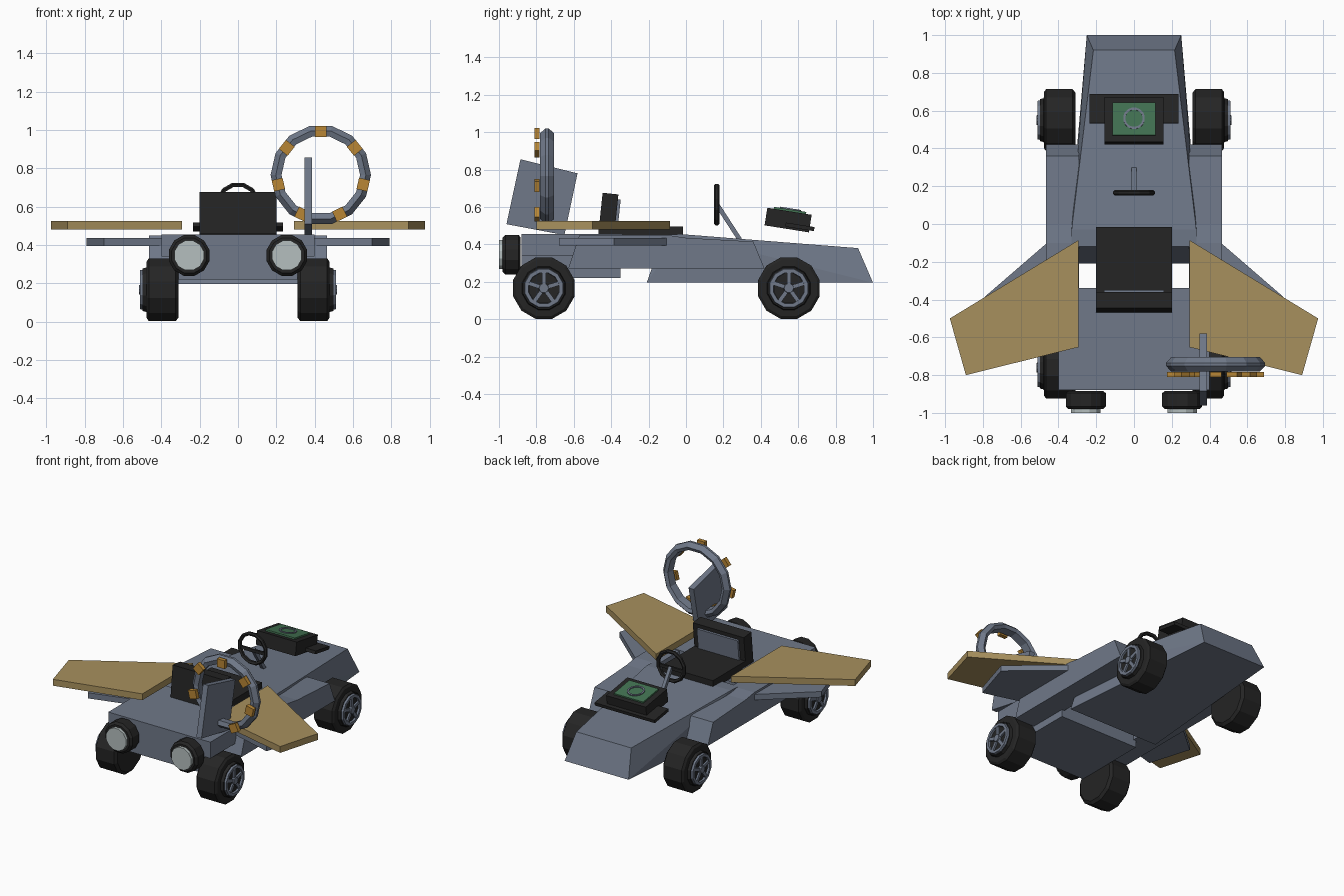
import bpy, bmesh, math
from mathutils import Matrix, Vector

if "Cube" in bpy.data.objects:
    bpy.data.objects.remove(bpy.data.objects["Cube"])


def material(name, rgb):
    m = bpy.data.materials.new(name)
    m.diffuse_color = (*rgb, 1)
    m.use_nodes = True
    m.node_tree.nodes["Principled BSDF"].inputs["Base Color"].default_value = m.diffuse_color
    return m


GREY = material("blue grey", (0.16, 0.19, 0.25))
BLACK = material("black", (0.018, 0.018, 0.018))
TAN = material("tan", (0.39, 0.28, 0.11))
ORANGE = material("orange", (0.48, 0.24, 0.035))
WHITE = material("pale lamp", (0.46, 0.52, 0.52))
GREEN = material("screen green", (0.055, 0.17, 0.085))


def finish(name, bm, mat):
    bmesh.ops.recalc_face_normals(bm, faces=bm.faces)
    me = bpy.data.meshes.new(name)
    bm.to_mesh(me)
    bm.free()
    me.materials.append(mat)
    ob = bpy.data.objects.new(name, me)
    bpy.context.collection.objects.link(ob)
    return ob


def box(name, size, loc, mat, rot=None):
    bm = bmesh.new()
    bmesh.ops.create_cube(bm, size=1)
    m = Matrix.Translation(loc) @ (rot or Matrix()) @ Matrix.Diagonal((*size, 1))
    bm.transform(m)
    return finish(name, bm, mat)


def prism(name, pts, axis, a, b, mat):
    """Extrude a 2D outline along x (outline in y,z) or z (outline in x,y)."""
    def place(p, t):
        return (t, p[0], p[1]) if axis == 'x' else (p[0], p[1], t)
    bm = bmesh.new()
    f = bm.faces.new([bm.verts.new(place(p, a)) for p in pts])
    ext = bmesh.ops.extrude_face_region(bm, geom=[f])
    d = Vector(place((0, 0), b - a))
    bmesh.ops.translate(bm, vec=d, verts=[v for v in ext['geom'] if isinstance(v, bmesh.types.BMVert)])
    return finish(name, bm, mat)


def hull(name, half_pts, mat):
    """Convex solid mirrored across x = 0."""
    bm = bmesh.new()
    for x, y, z in half_pts:
        bm.verts.new((x, y, z))
        bm.verts.new((-x, y, z))
    bmesh.ops.convex_hull(bm, input=bm.verts)
    bmesh.ops.dissolve_limit(bm, angle_limit=0.02, verts=bm.verts, edges=bm.edges)
    return finish(name, bm, mat)


def lathe(name, prof, n, loc, axis, mat, closed=False):
    """Turn a (radius, height) profile; capped unless it is a closed loop."""
    bm = bmesh.new()
    rings = []
    for r, h in prof:
        ring = []
        for i in range(n):
            t = 2 * math.pi * (i + 0.5) / n
            u, w = r * math.sin(t), r * math.cos(t)
            p = {'x': (h, u, w), 'y': (u, h, w), 'z': (u, w, h)}[axis]
            ring.append(bm.verts.new(Vector(p) + Vector(loc)))
        rings.append(ring)
    pairs = list(zip(rings, rings[1:]))
    if closed:
        pairs.append((rings[-1], rings[0]))
    else:
        bm.faces.new(rings[0])
        bm.faces.new(rings[-1])
    for p, q in pairs:
        for i in range(n):
            j = (i + 1) % n
            bm.faces.new((p[i], p[j], q[j], q[i]))
    return finish(name, bm, mat)


# Front hull with tapered nose and undercut back
hull("front_hull", [(.215, .92, .38), (.25, 1, .195), (.33, -.03, .455),
                    (.33, -.12, .45), (.355, -.21, .195)], GREY)

# Rear hull: wide deck over a narrower belly
box("rear_deck", (.8, .54, .115), (0, -.61, .3975), GREY)
box("rear_belly", (.62, .53, .14), (0, -.615, .29), GREY)

for s, side in ((1, "right"), (-1, "left")):
    # Side beams joining front and rear hulls
    prism(side + "_side_beam", [(.42, .27), (.36, .415), (0, .435), (-.1, .45),
                                (-.57, .45), (-.63, .27)], 'x', s * .29, s * .465, GREY)
    # Lower grey wing and upper tan wing
    prism(side + "_lower_wing", [(s * x, y) for x, y in
          ((.35, -.01), (.46, -.1), (.79, -.385), (.7, -.68), (.35, -.58))], 'z', .395, .435, GREY)
    prism(side + "_upper_wing", [(s * x, y) for x, y in
          ((.293, -.085), (.975, -.5), (.89, -.8), (.293, -.652))], 'z', .48, .525, TAN)
    # Round rear lamps
    lathe(side + "_lamp_housing", [(.095, -.885), (.11, -.895), (.11, -.965), (.095, -.98)],
          12, (s * .255, 0, .345), 'y', BLACK)
    lathe(side + "_lamp", [(.08, -.97), (.08, -1)], 12, (s * .255, 0, .345), 'y', WHITE)

    # Wheels
    for y, end in ((.55, "nose"), (-.76, "rear")):
        tag = f"{end}_{side}_"
        c = (0, y, .166)
        lathe(tag + "tyre", [(.15, s * .31), (.17, s * .325), (.17, s * .465), (.155, s * .476),
                             (.12, s * .478), (.115, s * .498)], 12, c, 'x', BLACK)
        lathe(tag + "rim", [(.082, s * .49), (.11, s * .49), (.105, s * .512), (.085, s * .512)],
              12, c, 'x', GREY, closed=True)
        lathe(tag + "hub", [(.03, s * .49), (.025, s * .517)], 10, c, 'x', GREY)
        for k in range(5):
            rot = Matrix.Rotation(2 * math.pi * k / 5, 4, 'X')
            loc = Vector(c) + rot @ Vector((s * .5, 0, .052))
            box(tag + f"spoke_{k}", (.02, .022, .08), loc, GREY, rot)

# Seat
box("seat_base", (.4, .44, .06), (0, -.235, .465), BLACK)
lean = Matrix.Rotation(math.radians(-6), 4, 'X')
box("seat_back", (.4, .085, .22), (0, -.415, .562), BLACK, lean)
box("seat_back_panel", (.32, .02, .15), (0, -.367, .565), GREY, lean)

# Steering wheel and column
lathe("steering_wheel", [(.115, -.006), (.106, -.015), (.092, -.008), (.092, .008), (.106, .015),
                         (.115, .006)], 12, (0, .165, .613), 'y', BLACK, closed=True)
box("steering_wheel_bar", (.19, .014, .022), (0, .165, .6), BLACK)
d = Vector((0, .12, -.185))
box("steering_column", (.024, .024, d.length), Vector((0, .168, .61)) + d / 2, GREY,
    d.to_track_quat('Z', 'Y').to_matrix().to_4x4())

# Control console with screen
tilt = Matrix.Rotation(math.radians(-9), 4, 'X')
base = Vector((0, .546, .53))
box("console", (.31, .24, .095), base, BLACK, tilt)
box("console_flange", (.47, .155, .022), base + tilt @ Vector((0, .068, -.026)), BLACK, tilt)
box("screen", (.23, .175, .012), base + tilt @ Vector((0, .002, .052)), GREEN, tilt)
dial = lathe("screen_ring", [(.058, 0), (.058, .007), (.046, .007), (.046, 0)], 16,
             (0, 0, 0), 'z', GREY, closed=True)
dial.data.transform(Matrix.Translation(base + tilt @ Vector((0, .004, .057))) @ tilt)

# Tail fin and ring with orange blocks
prism("tail_fin", [(-.885, .855), (-.58, .78), (-.65, .45), (-.96, .508)], 'x', .346, .386, GREY)
centre = Vector((.432, 0, .765))
lathe("tail_ring", [(.235, -.78), (.262, -.752), (.262, -.735), (.235, -.705), (.212, -.715),
                    (.205, -.77)], 14, centre, 'y', GREY, closed=True)
for k in range(7):
    rot = Matrix.Rotation(2 * math.pi * k / 7, 4, 'Y')
    box(f"ring_block_{k}", (.06, .028, .058), centre + rot @ Vector((0, -.797, .227)), ORANGE, rot)
